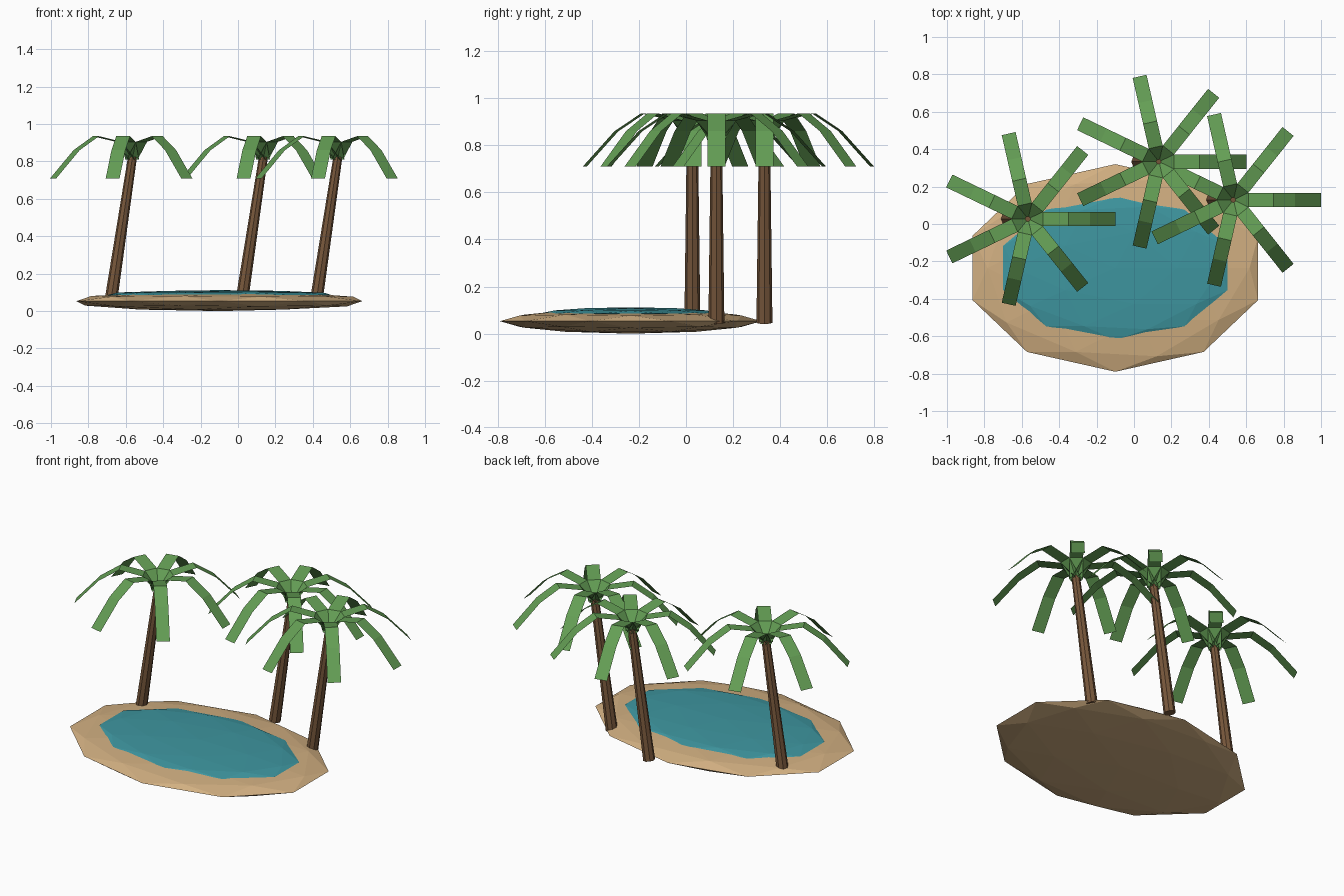
import bpy, bmesh, math
from mathutils import Vector, Matrix

default = bpy.data.objects.get("Cube")
if default:
    bpy.data.objects.remove(default, do_unlink=True)


def make_material(name, rgb):
    mat = bpy.data.materials.new(name)
    mat.use_nodes = True
    colour = (*rgb, 1.0)
    mat.diffuse_color = colour
    mat.node_tree.nodes["Principled BSDF"].inputs["Base Color"].default_value = colour
    return mat


sand = make_material("sand", (0.64, 0.43, 0.22))
water = make_material("water", (0.048, 0.305, 0.35))
bark = make_material("bark", (0.19, 0.098, 0.045))
leaf = make_material("leaf_green", (0.127, 0.342, 0.09))


def finish(bm, name, mat):
    mesh = bpy.data.meshes.new(name)
    bm.to_mesh(mesh)
    bm.free()
    mesh.materials.append(mat)
    obj = bpy.data.objects.new(name, mesh)
    bpy.context.collection.objects.link(obj)
    return obj


def flat_dome(name, centre, radii, mat):
    """Faceted ball squashed into a low mound."""
    bm = bmesh.new()
    bmesh.ops.create_icosphere(bm, subdivisions=2, radius=1.0)
    bmesh.ops.scale(bm, vec=radii, verts=bm.verts)
    bmesh.ops.translate(bm, vec=centre, verts=bm.verts)
    return finish(bm, name, mat)


# Sandy ground and the pool lying on it
flat_dome("sand_island", (-0.1, -0.235, 0.053), (0.803, 0.555, 0.053), sand)
flat_dome("water_pool", (-0.1, -0.235, 0.086), (0.63, 0.385, 0.026), water)

# Palm dimensions: crown at the local origin, trunk leaning towards +x
CROWN_Z = 0.81
TRUNK_FOOT = Vector((-0.115, 0, 0.046))
TRUNK_TOP = Vector((0.002, 0, 0.825))
FROND_PROFILE = [(0, 0.81), (0.08, 0.905), (0.215, 0.935), (0.33, 0.86), (0.468, 0.71)]
FROND_HALF_WIDTH = 0.038
FROND_COUNT = 7


def trunk(name, place):
    axis = TRUNK_TOP - TRUNK_FOOT
    turn = axis.to_track_quat("Z", "Y").to_matrix().to_4x4()
    bm = bmesh.new()
    bmesh.ops.create_cone(
        bm, cap_ends=True, segments=8, radius1=0.034, radius2=0.024, depth=axis.length,
        matrix=Matrix.Translation(place + (TRUNK_FOOT + TRUNK_TOP) / 2) @ turn)
    return finish(bm, name, bark)


def fronds(name, place):
    bm = bmesh.new()
    for i in range(FROND_COUNT):
        spin = Matrix.Rotation(math.tau * i / FROND_COUNT, 3, "Z")
        rows = [[bm.verts.new(place + spin @ Vector((r, side * FROND_HALF_WIDTH, z)))
                 for side in (-1, 1)] for r, z in FROND_PROFILE]
        for a, b in zip(rows, rows[1:]):
            bm.faces.new((a[0], b[0], b[1], a[1]))
    return finish(bm, name, leaf)


# Three palms around the pool
for label, x, y in (("right", -0.566, 0.027), ("back", 0.134, 0.333), ("left", 0.532, 0.129)):
    spot = Vector((x, y, 0))
    trunk(label + "_palm_trunk", spot)
    fronds(label + "_palm_fronds", spot)
